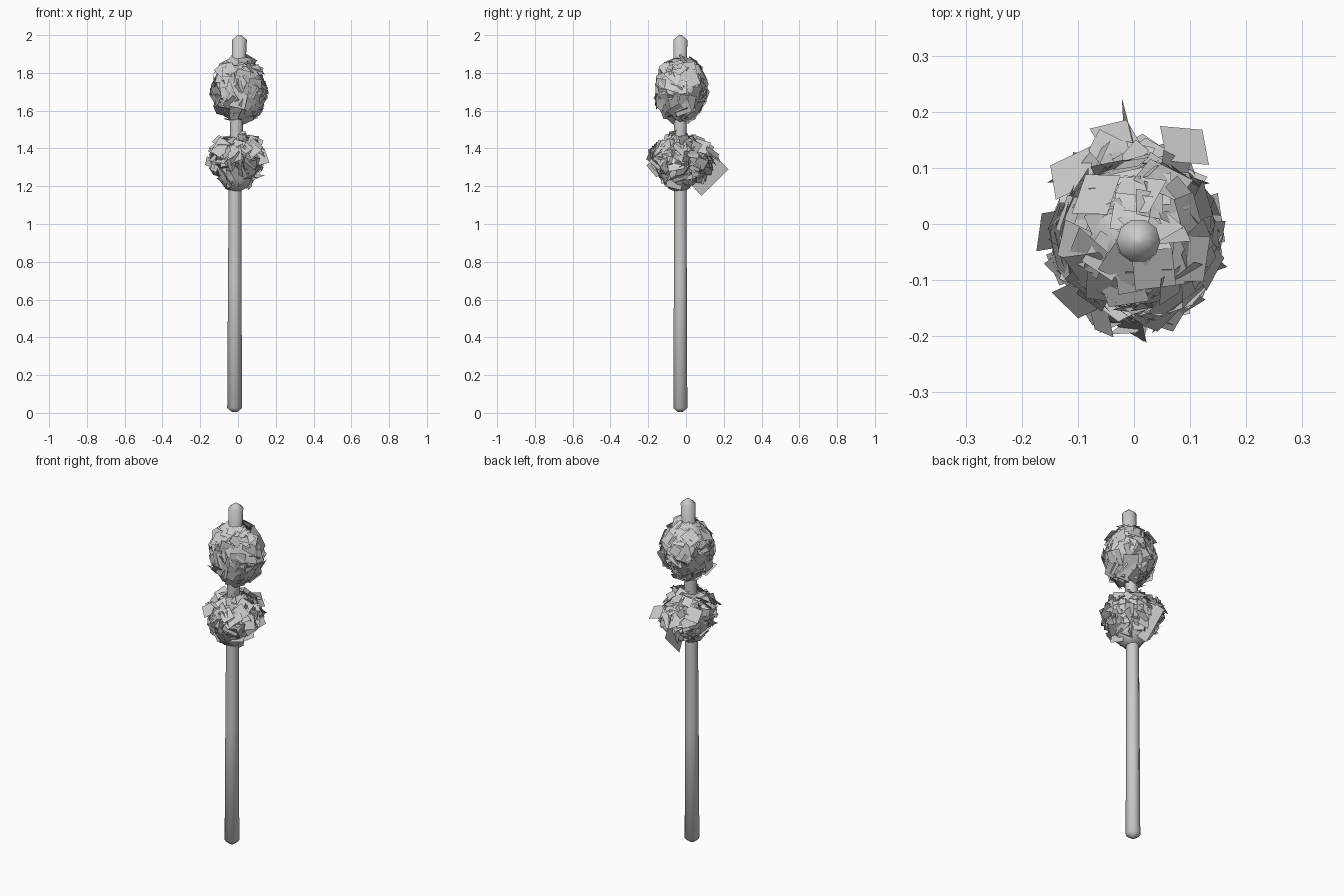
import bpy, bmesh, math, random
from mathutils import Vector, Matrix

if "Cube" in bpy.data.objects:
    bpy.data.objects.remove(bpy.data.objects["Cube"])

random.seed(7)


def make_object(name, bm, smooth=True):
    bmesh.ops.recalc_face_normals(bm, faces=bm.faces)
    mesh = bpy.data.meshes.new(name)
    bm.to_mesh(mesh)
    bm.free()
    obj = bpy.data.objects.new(name, mesh)
    bpy.context.collection.objects.link(obj)
    for p in mesh.polygons:
        p.use_smooth = smooth
    return obj


# Trunk: slightly bent ten-sided rod with domed ends (z, radius, x)
bm = bmesh.new()
profile = [(0.004, 0.012, -0.018), (0.025, 0.039, -0.018), (0.7, 0.036, -0.017),
           (1.2, 0.034, -0.015), (1.5, 0.034, -0.008), (1.75, 0.036, 0.0),
           (1.975, 0.039, 0.008), (2.0, 0.008, 0.008)]
rings = []
for z, r, x in profile:
    rings.append([bm.verts.new((x + r * math.cos(a), -0.03 + r * math.sin(a), z))
                  for a in (2 * math.pi * i / 10 for i in range(10))])
for a, b in zip(rings, rings[1:]):
    for i in range(10):
        j = (i + 1) % 10
        bm.faces.new((a[i], a[j], b[j], b[i]))
bm.faces.new(rings[0])
bm.faces.new(rings[-1])
make_object("trunk", bm)


def core(name, centre, radii):
    bm = bmesh.new()
    bmesh.ops.create_icosphere(bm, subdivisions=2, radius=1)
    bmesh.ops.transform(bm, verts=bm.verts, matrix=Matrix.Translation(centre)
                        @ Matrix.Diagonal((*radii, 1)))
    make_object(name, bm)


def add_card(bm, pos, normal, size, spin):
    rot = normal.to_track_quat('Z', 'Y').to_matrix() @ Matrix.Rotation(spin, 3, 'Z')
    h = size / 2
    bm.faces.new([bm.verts.new(pos + rot @ Vector((x * h, y * h, 0)))
                  for x, y in ((-1, -1), (1, -1), (1, 1), (-1, 1))])


def leaf_cards(name, centre, radii, count, tilt, sizes, flare=0.0, low=-1, extra=()):
    # Cards spread evenly over an ellipsoid above "low", each tilted at random
    bm = bmesh.new()
    for i in range(count):
        z = 1 - (1 - low) * (i + 0.5) / count
        a = i * 2.399963
        s = math.sqrt(1 - z * z)
        d = Vector((s * math.cos(a), s * math.sin(a), z))
        k = random.uniform(0.86, 1.05)
        w = k * (1 + flare * z)
        pos = Vector(centre) + Vector((d.x * radii[0] * w, d.y * radii[1] * w,
                                       d.z * radii[2] * k))
        n = Vector((d.x / radii[0], d.y / radii[1], d.z / radii[2])).normalized()
        n += Vector([random.uniform(-tilt, tilt) for _ in range(3)])
        add_card(bm, pos, n.normalized(), random.uniform(*sizes),
                 random.uniform(0, math.pi))
    for pos, n, size, spin in extra:
        add_card(bm, Vector(pos), Vector(n).normalized(), size, spin)
    make_object(name, bm, smooth=False)


# Upper foliage ball
core("upper_core", (0.0, -0.022, 1.72), (0.108, 0.10, 0.165))
leaf_cards("upper_leaves", (0.008, -0.025, 1.712), (0.136, 0.130, 0.17),
           190, 0.35, (0.05, 0.09))

# Lower foliage ball, wider near the top, bare underneath, stray cards at the back
core("lower_core", (-0.01, -0.038, 1.30), (0.105, 0.105, 0.135))
leaf_cards("lower_leaves", (-0.005, -0.02, 1.33), (0.127, 0.155, 0.132),
           190, 0.7, (0.05, 0.09), flare=0.22, low=-0.93,
           extra=[((0.0, 0.085, 1.29), (0.97, 0.15, -0.1), 0.2, math.pi / 4),
                  ((-0.03, 0.15, 1.36), (0.2, 0.6, 0.7), 0.075, 0.7),
                  ((0.09, 0.14, 1.38), (0.3, 0.6, 0.7), 0.08, 0.5),
                  ((-0.11, 0.09, 1.40), (-0.5, 0.5, 0.7), 0.08, 1.1)])
